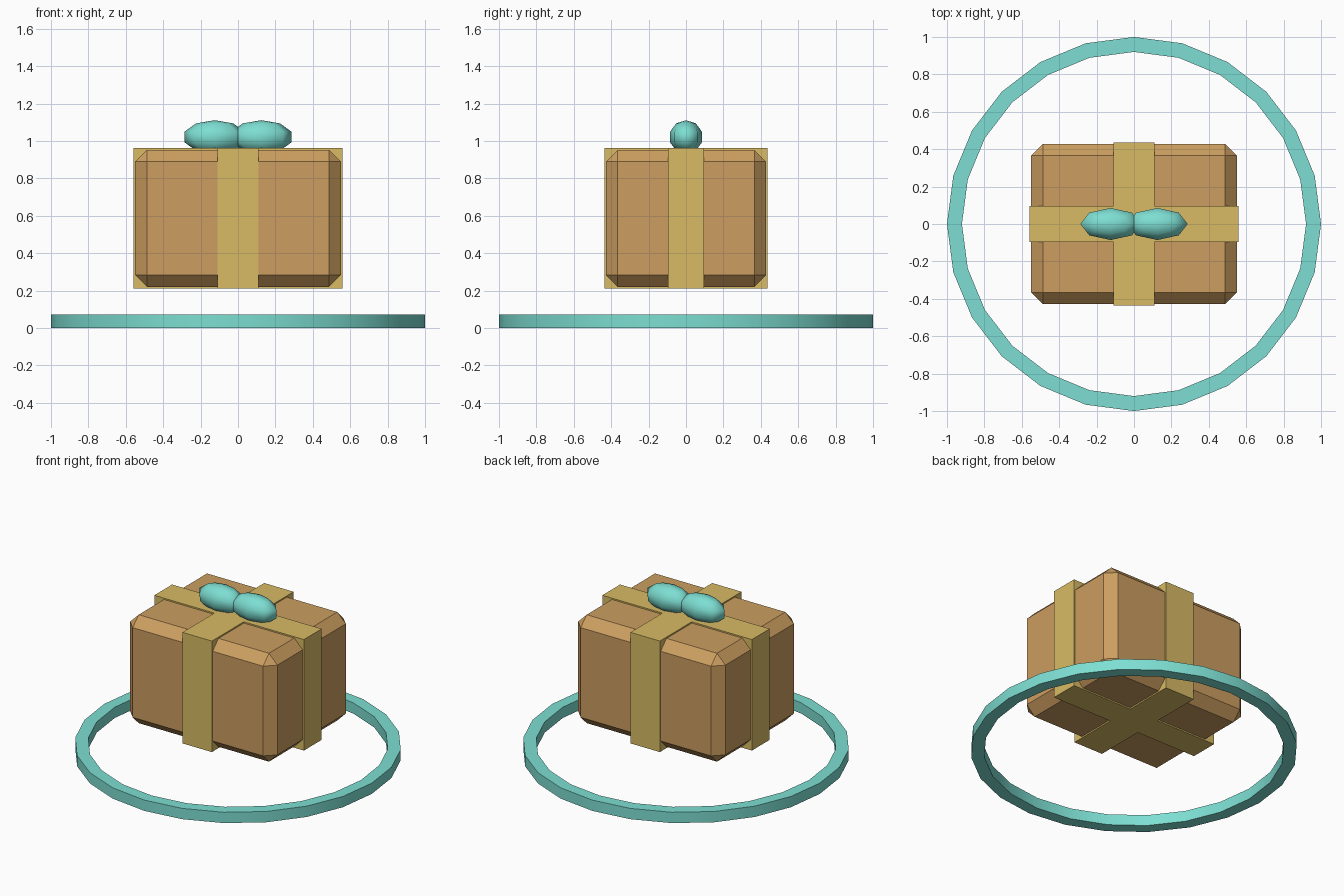
import bpy
import bmesh
import math

if "Cube" in bpy.data.objects:
    bpy.data.objects.remove(bpy.data.objects["Cube"])


def material(name, rgb):
    mat = bpy.data.materials.new(name)
    lin = [((c / 255 + 0.055) / 1.055) ** 2.4 for c in rgb]
    mat.diffuse_color = (*lin, 1)
    mat.use_nodes = True
    mat.node_tree.nodes["Principled BSDF"].inputs["Base Color"].default_value = mat.diffuse_color
    return mat


TAN = material("tan_cardboard", (204, 158, 96))
GOLD = material("gold_ribbon", (216, 187, 101))
TEAL = material("teal", (125, 222, 210))


def add_object(name, bm, mat, smooth_angle=None):
    bmesh.ops.recalc_face_normals(bm, faces=bm.faces)
    mesh = bpy.data.meshes.new(name)
    bm.to_mesh(mesh)
    bm.free()
    mesh.materials.append(mat)
    obj = bpy.data.objects.new(name, mesh)
    bpy.context.collection.objects.link(obj)
    if smooth_angle:
        bpy.ops.object.select_all(action='DESELECT')
        obj.select_set(True)
        bpy.context.view_layer.objects.active = obj
        bpy.ops.object.shade_smooth_by_angle(angle=math.radians(smooth_angle))
    return obj


# Parcel: a box with one flat chamfer on every edge
bm = bmesh.new()
bmesh.ops.create_cube(bm, size=1)
bmesh.ops.scale(bm, vec=(1.10, 0.856, 0.732), verts=bm.verts)
bmesh.ops.translate(bm, vec=(0, 0, 0.586), verts=bm.verts)
bmesh.ops.bevel(bm, geom=bm.edges[:], offset=0.063, segments=1,
                affect='EDGES', profile=0.5)
add_object("parcel_box", bm, TAN)

# Crossed ribbon bands: a plus-shaped profile raised past the parcel
HX, HY, WX, WY = 0.559, 0.436, 0.11, 0.095
plus = [(WX, WY), (WX, HY), (-WX, HY), (-WX, WY), (-HX, WY), (-HX, -WY),
        (-WX, -WY), (-WX, -HY), (WX, -HY), (WX, -WY), (HX, -WY), (HX, WY)]
bm = bmesh.new()
face = bm.faces.new([bm.verts.new((x, y, 0.211)) for x, y in plus])
raised = bmesh.ops.extrude_face_region(bm, geom=[face], use_keep_orig=True)
top = [g for g in raised["geom"] if isinstance(g, bmesh.types.BMVert)]
bmesh.ops.translate(bm, vec=(0, 0, 0.75), verts=top)
add_object("ribbon_bands", bm, GOLD)

# Bow: two stretched low-poly lobes
for side, name in ((-1, "bow_lobe_left"), (1, "bow_lobe_right")):
    bm = bmesh.new()
    bmesh.ops.create_uvsphere(bm, u_segments=8, v_segments=5, radius=1)
    bmesh.ops.scale(bm, vec=(0.17, 0.09, 0.09), verts=bm.verts)
    bmesh.ops.translate(bm, vec=(side * 0.125, 0, 1.021), verts=bm.verts)
    add_object(name, bm, TEAL, 50)

# Ground ring: a square section swept round in 24 steps
STEPS = 24
section = [(1.0, 0), (1.0, 0.073), (0.92, 0.073), (0.92, 0)]
bm = bmesh.new()
loops = []
for i in range(STEPS):
    a = math.tau * i / STEPS
    loops.append([bm.verts.new((r * math.cos(a), r * math.sin(a), z))
                  for r, z in section])
for i in range(STEPS):
    here, after = loops[i], loops[(i + 1) % STEPS]
    for k in range(4):
        n = (k + 1) % 4
        bm.faces.new((here[k], after[k], after[n], here[n]))
add_object("ground_ring", bm, TEAL, 30)
